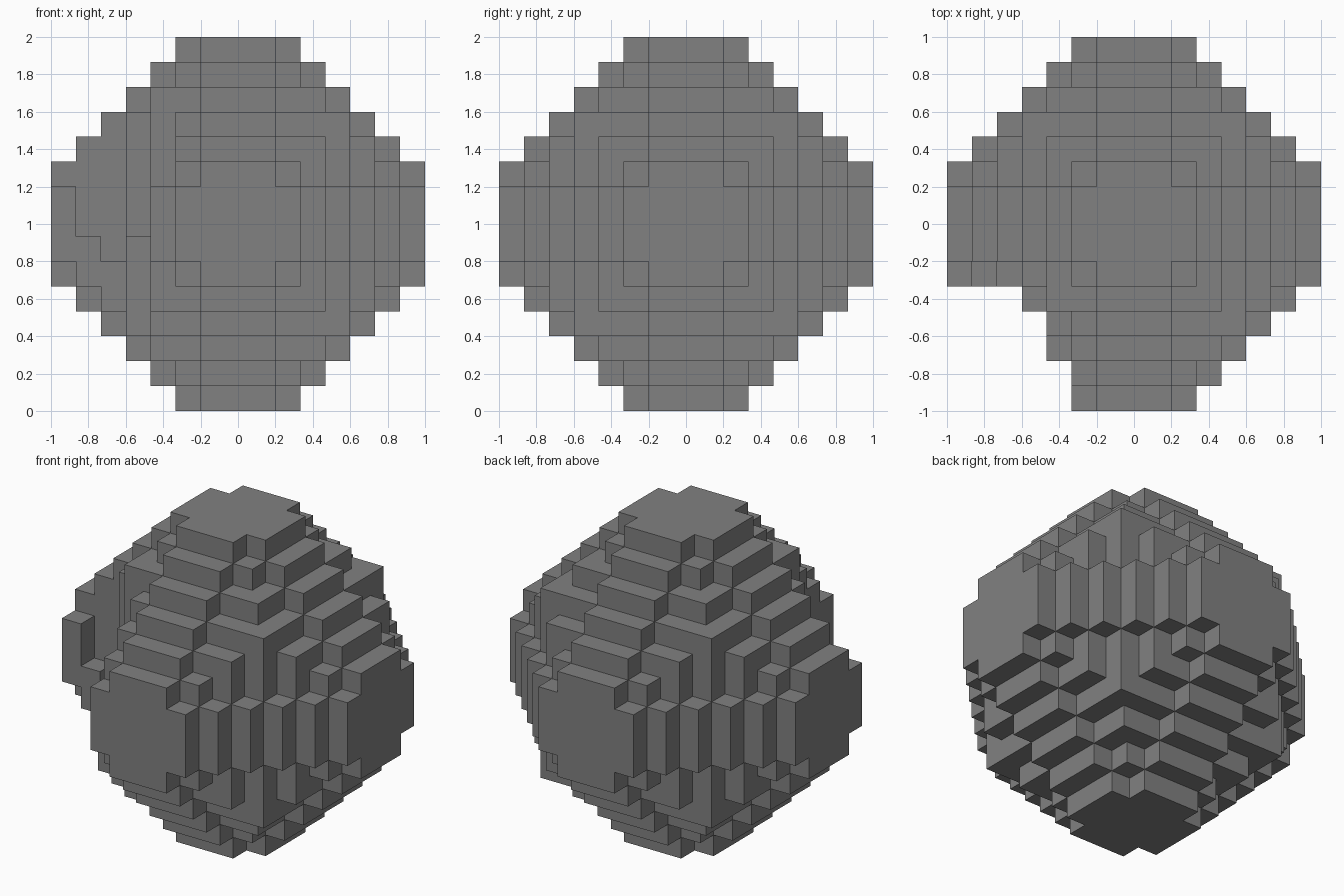
import bpy
import bmesh
from mathutils import Vector

cube = bpy.data.objects.get("Cube")
if cube:
    bpy.data.objects.remove(cube, do_unlink=True)

R = 7                      # blocks from the centre to each tip
SIZE = 2 / (2 * R + 1)     # edge length of one block


def in_rock(i, j, k):
    """Stepped boulder, the same along all three axes."""
    c, b, a = sorted((abs(i), abs(j), abs(k)))
    return a <= R and a + b <= R + 2 and (c <= 1 or a + b <= R + 1)


def front_limit(i, k):
    """Lowest block row left by the chipped front corner."""
    if i == -6:
        return -1 if k >= 0 else -2
    if i == -5:
        return -1 if k >= -1 else -2
    if i == -4:
        return -2 if k >= 0 else -3
    if i == -3:
        return -3 if k >= 2 else (-4 if k >= -1 else -5)
    return -R


# Occupied blocks
span = range(-R, R + 1)
blocks = {(i, j, k) for i in span for j in span for k in span
          if in_rock(i, j, k) and j >= front_limit(i, k)}

# Boulder skin: one square for each exposed block side
bm = bmesh.new()
corners = {}


def corner(p):
    key = tuple(round(2 * v) for v in p)
    if key not in corners:
        corners[key] = bm.verts.new(p * SIZE + Vector((0, 0, 1)))
    return corners[key]


for block in sorted(blocks):
    centre = Vector(block)
    for axis in range(3):
        for sign in (-1, 1):
            n = Vector((0, 0, 0))
            n[axis] = sign
            if tuple(int(v) for v in centre + n) in blocks:
                continue
            u = Vector((0, 0, 0))
            u[(axis + 1) % 3] = 1
            w = n.cross(u)
            mid = centre + n / 2
            bm.faces.new([corner(mid + (u * s + w * t) / 2)
                          for s, t in ((-1, -1), (1, -1), (1, 1), (-1, 1))])

mesh = bpy.data.meshes.new("block_boulder")
bm.to_mesh(mesh)
bm.free()
boulder = bpy.data.objects.new("block_boulder", mesh)
bpy.context.collection.objects.link(boulder)

# Stone colour
stone = bpy.data.materials.new("stone_grey")
stone.use_nodes = True
grey = (0.22, 0.22, 0.22, 1)
stone.diffuse_color = grey
stone.node_tree.nodes["Principled BSDF"].inputs["Base Color"].default_value = grey
mesh.materials.append(stone)
